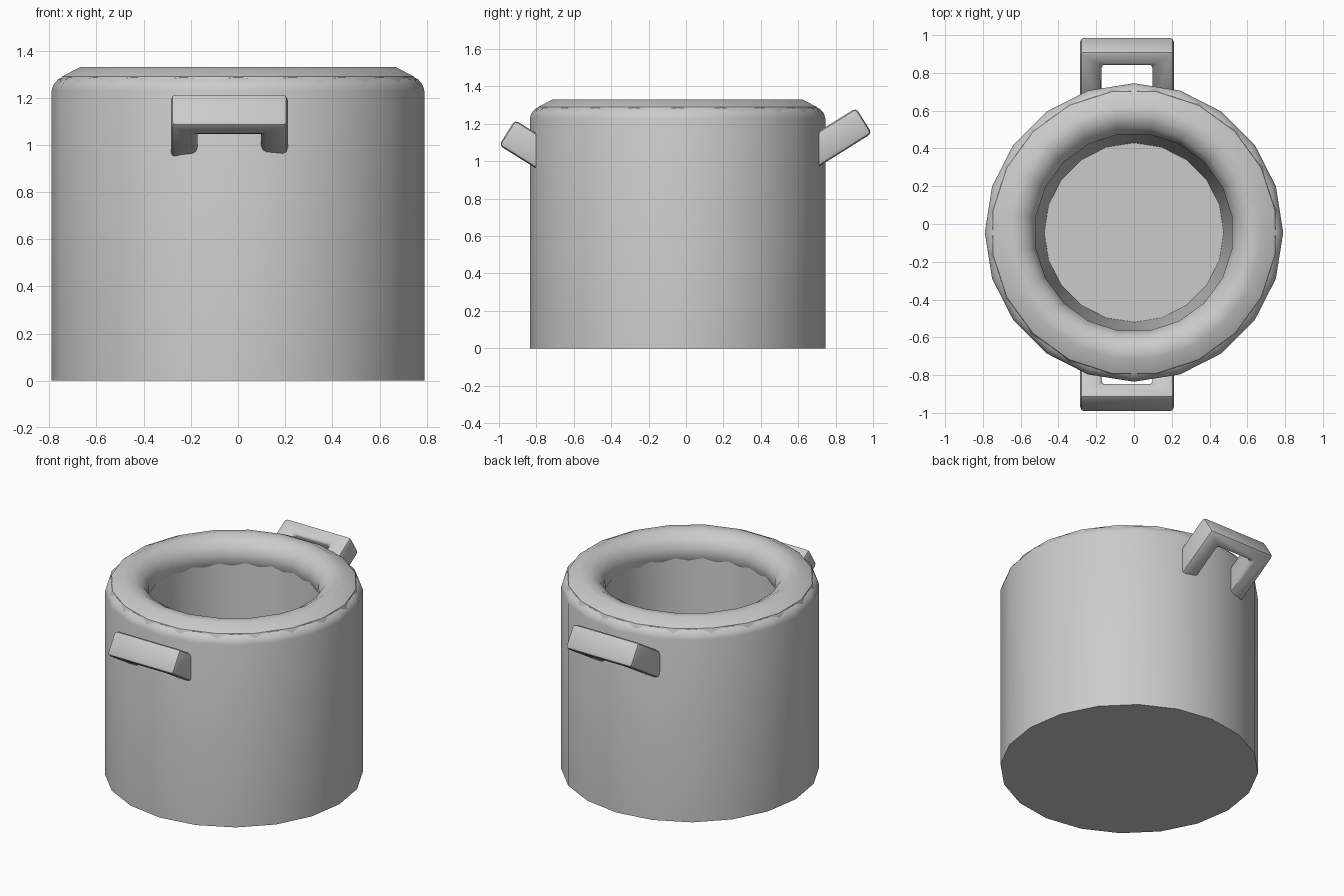
import bpy, bmesh, math
from mathutils import Matrix, Vector

if "Cube" in bpy.data.objects:
    bpy.data.objects.remove(bpy.data.objects["Cube"])

CY = -0.045   # pot axis sits slightly forward of centre
SIDES = 20


def finish(name, bm, angle):
    bmesh.ops.recalc_face_normals(bm, faces=bm.faces)
    mesh = bpy.data.meshes.new(name)
    bm.to_mesh(mesh)
    bm.free()
    ob = bpy.data.objects.new(name, mesh)
    bpy.context.collection.objects.link(ob)
    bpy.ops.object.select_all(action='DESELECT')
    ob.select_set(True)
    bpy.context.view_layer.objects.active = ob
    bpy.ops.object.shade_smooth_by_angle(angle=math.radians(angle))
    return ob


def lathe(name, profile, turn=0.0, closed=False, angle=35):
    bm = bmesh.new()
    rings = []
    for r, z in profile:
        rings.append([bm.verts.new((r * math.cos(turn + math.tau * i / SIDES),
                                    CY + r * math.sin(turn + math.tau * i / SIDES), z))
                      for i in range(SIDES)])
    pairs = list(zip(rings, rings[1:]))
    if closed:
        pairs.append((rings[-1], rings[0]))
    else:
        bm.faces.new(rings[0])
        bm.faces.new(rings[-1])
    for a, b in pairs:
        for i in range(SIDES):
            j = (i + 1) % SIDES
            bm.faces.new((a[i], a[j], b[j], b[i]))
    return finish(name, bm, angle)


def handle(name, tip, facing):
    # U-shaped grip: x across, local y outward (tip at 0), z thickness
    w, hole, length, bar, t = 0.248, 0.135, 0.36, 0.09, 0.16
    outline = [(-w, -length), (-w, 0), (w, 0), (w, -length),
               (hole, -length), (hole, -bar), (-hole, -bar), (-hole, -length)]
    bm = bmesh.new()
    face = bm.faces.new([bm.verts.new((x, y, -t / 2)) for x, y in outline])
    new = bmesh.ops.extrude_face_region(bm, geom=[face])['geom']
    bmesh.ops.translate(bm, vec=(0, 0, t),
                        verts=[v for v in new if isinstance(v, bmesh.types.BMVert)])
    bmesh.ops.bevel(bm, geom=bm.edges[:], offset=0.022, segments=2,
                    profile=0.5, affect='EDGES')
    # tilt upward, then mirror for the front side
    bm.transform(Matrix.Translation(Vector((-0.037, tip[0], tip[1])))
                 @ Matrix.Diagonal((1, facing, 1, 1))
                 @ Matrix.Rotation(math.radians(32), 4, 'X'))
    return finish(name, bm, 40)


# Pot: outer wall with rounded shoulder, inner wall and floor
lathe("pot_body", [(0.79, 0), (0.79, 1.23), (0.782, 1.256), (0.762, 1.279),
                   (0.735, 1.293), (0.66, 1.297), (0.535, 1.2), (0.475, 0.1)])

# Rolled rim, turned half a step so it meets the shoulder in scallops
rim = [(0.65 + 0.128 * math.cos(math.tau * (i + 0.5) / 12),
        1.207 + 0.128 * math.sin(math.tau * (i + 0.5) / 12)) for i in range(12)]
rim[0:3] = [(0.772, 1.25), (0.755, 1.29), (0.675, 1.331)]
lathe("rolled_rim", rim, turn=math.pi / SIDES, closed=True)

# Handles
handle("back_handle", (0.952, 1.217), 1)
handle("front_handle", (-0.957, 1.153), -1)
